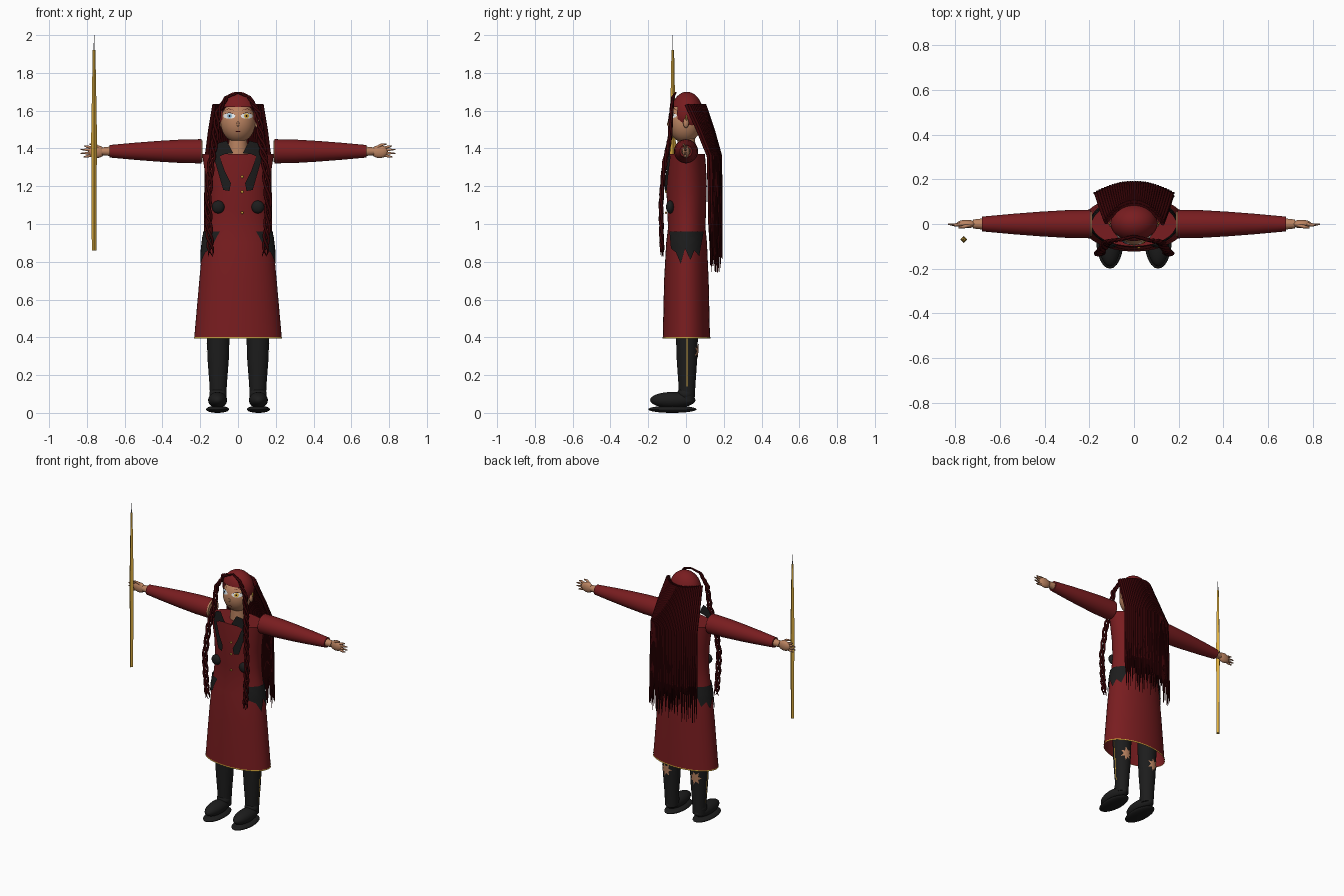
import bpy, bmesh, math, random
from mathutils import Matrix, Vector

random.seed(4)
cube = bpy.data.objects.get("Cube")
if cube:
    bpy.data.objects.remove(cube)


def material(name, r, g, b):
    m = bpy.data.materials.new(name)
    m.use_nodes = True
    m.diffuse_color = (r, g, b, 1)
    m.node_tree.nodes["Principled BSDF"].inputs["Base Color"].default_value = (r, g, b, 1)
    return m


RED = material("deep red", .19, .012, .014)
MAROON = material("dark maroon", .04, .001, .002)
DARK = material("hair black", .008, .001, .001)
CHARCOAL = material("charcoal", .012, .012, .012)
SKIN = material("skin", .5, .23, .12)
GOLD = material("gold", .72, .42, .05)
WHITE = material("eye white", .8, .8, .8)
BLUE = material("pale blue", .3, .5, .65)
STEEL = material("steel", .3, .3, .32)


def add_mesh(name, bm, mat):
    me = bpy.data.meshes.new(name)
    bm.to_mesh(me)
    bm.free()
    me.materials.append(mat)
    me.shade_smooth()
    me.set_sharp_from_angle(angle=math.radians(40))
    ob = bpy.data.objects.new(name, me)
    bpy.context.collection.objects.link(ob)


def loft(name, rings, mat, matrix=Matrix(), n=32, bottom=True, top=True):
    """Skin elliptical rings (x, y, z, rx, ry) along z."""
    bm = bmesh.new()
    loops = []
    for x, y, z, rx, ry in rings:
        turns = [math.tau * i / n for i in range(n)]
        loops.append([bm.verts.new((x + rx * math.cos(a), y + ry * math.sin(a), z)) for a in turns])
    for a, b in zip(loops, loops[1:]):
        for i in range(n):
            j = (i + 1) % n
            bm.faces.new((a[i], a[j], b[j], b[i]))
    if bottom:
        bm.faces.new(loops[0][::-1])
    if top:
        bm.faces.new(loops[-1])
    bm.transform(matrix)
    add_mesh(name, bm, mat)


def ball(name, center, radii, mat, seg=24, drop=None):
    bm = bmesh.new()
    bmesh.ops.create_uvsphere(bm, u_segments=seg, v_segments=seg * 2 // 3, radius=1)
    bm.transform(Matrix.Translation(center) @ Matrix.Diagonal((*radii, 1)))
    if drop:
        gone = [f for f in bm.faces if drop(f.calc_center_median())]
        bmesh.ops.delete(bm, geom=gone, context='FACES')
    add_mesh(name, bm, mat)


def patch(name, points, place, mat, cuts=3):
    """Thin plate: a flat outline laid onto a surface by place(u, v)."""
    bm = bmesh.new()
    bm.faces.new([bm.verts.new((u, v, 0)) for u, v in points])
    bm.normal_update()
    bmesh.ops.triangulate(bm, faces=bm.faces[:])
    bmesh.ops.subdivide_edges(bm, edges=bm.edges[:], cuts=cuts, use_grid_fill=True)
    for v in bm.verts:
        v.co = place(v.co.x, v.co.y)
    bm.normal_update()
    add_mesh(name, bm, mat)


def oval(x, z, rx, rz, n=16):
    return [(x + rx * math.cos(math.tau * i / n), z + rz * math.sin(math.tau * i / n)) for i in range(n)]


def tubes(name, strands, mats, bevel):
    """Strands are (points, radii, material index)."""
    cu = bpy.data.curves.new(name, 'CURVE')
    cu.dimensions = '3D'
    cu.bevel_depth = bevel
    cu.bevel_resolution = 1
    cu.use_fill_caps = True
    for points, radii, index in strands:
        sp = cu.splines.new('POLY')
        sp.points.add(len(points) - 1)
        for p, co, r in zip(sp.points, points, radii):
            p.co = (*co, 1)
            p.radius = r
        sp.material_index = index
    for m in mats:
        cu.materials.append(m)
    temp = bpy.data.objects.new(name, cu)
    bpy.context.collection.objects.link(temp)
    me = bpy.data.meshes.new_from_object(temp.evaluated_get(bpy.context.evaluated_depsgraph_get()))
    bpy.data.objects.remove(temp)
    me.shade_smooth()
    bpy.context.collection.objects.link(bpy.data.objects.new(name, me))


# Coat, open at the hem
COAT = [(0, .002, .395, .232, .125), (0, .002, .7, .205, .118), (0, .003, .9, .186, .108),
        (0, .004, .98, .174, .099), (0, .003, 1.08, .161, .103), (0, .003, 1.2, .165, .107),
        (0, .001, 1.3, .179, .105), (0, 0, 1.37, .19, .1)]


def coat_radii(z):
    for a, b in zip(COAT, COAT[1:]):
        if z <= b[2]:
            t = (z - a[2]) / (b[2] - a[2])
            return a[3] + t * (b[3] - a[3]), a[4] + t * (b[4] - a[4])
    return COAT[-1][3:]


def coat_front(x, z):
    rx, ry = coat_radii(z)
    return Vector((x, -ry * math.sqrt(max(.1, 1 - (x / rx) ** 2)) - .008, z))


loft("coat", COAT, RED, n=48, bottom=False)
loft("hem_trim", [(0, .002, .394, .234, .127), (0, .002, .402, .234, .127)], GOLD, n=48, bottom=False, top=False)
loft("neck", [(0, .005, 1.36, .055, .05), (0, 0, 1.48, .045, .045)], SKIN)
for i, z in enumerate((1.25, 1.17, 1.06)):
    ball(f"coat_button_{i}", (.022, -.106, z), (.007, .005, .007), GOLD, 12)

# Head, hair cap and face
ball("head", (0, -.006, 1.54), (.092, .089, .11), SKIN, 36)
ball("hair_cap", (0, .005, 1.585), (.105, .085, .115), RED, 48,
     lambda c: c.z < 1.622 and .005 - c.y > .62 * abs(c.x))
ball("nose", (0, -.093, 1.53), (.007, .007, .014), SKIN, 12)


def face_surface(off):
    def place(x, z):
        d = 1 - (x / .092) ** 2 - ((z - 1.54) / .11) ** 2
        return Vector((x, -.006 - .089 * math.sqrt(max(.02, d)) - off, z))
    return place


patch("mouth", oval(0, 1.49, .014, .003), face_surface(.002), MAROON, 1)

for side, s in (("left", 1), ("right", -1)):
    # Eyes and ears
    patch(side + "_eye", oval(s * .046, 1.572, .032, .015), face_surface(.002), WHITE)
    patch(side + "_iris", oval(s * .045, 1.572, .013, .013), face_surface(.003), GOLD if s > 0 else BLUE)
    patch(side + "_pupil", oval(s * .045, 1.572, .005, .006), face_surface(.004), DARK)
    patch(side + "_lash", [(s * .012, 1.578), (s * .045, 1.588), (s * .08, 1.58), (s * .045, 1.592)],
          face_surface(.005), DARK)
    patch(side + "_brow", [(s * .015, 1.6), (s * .05, 1.609), (s * .078, 1.597), (s * .05, 1.612)],
          face_surface(.007), MAROON)
    ball(side + "_ear", (s * .1, 0, 1.535), (.012, .015, .026), SKIN, 16)
    ball(side + "_earring", (s * .11, .002, 1.562), (.005, .005, .016), GOLD, 10)

    # Collar, lapel and waist knob
    patch(side + "_collar", [(s * x, z) for x, z in
          ((.025, 1.375), (.06, 1.44), (.1, 1.43), (.13, 1.4), (.115, 1.35), (.07, 1.37))], coat_front, CHARCOAL)
    patch(side + "_lapel", [(s * x, z) for x, z in
          ((.13, 1.36), (.098, 1.36), (.07, 1.28), (.038, 1.215), (.045, 1.175), (.078, 1.18))],
          coat_front, CHARCOAL)
    ball(side + "_waist_knob", (s * .105, -.084, 1.09), (.034, .022, .034), CHARCOAL)

    # Ragged hip panel
    def hip(y, z, s=s):
        rx, ry = coat_radii(z)
        return Vector((s * (rx * math.sqrt(max(0, 1 - (y / ry) ** 2)) + .008), y * 1.03 + .003, z))
    patch(side + "_hip_panel", [(-.088, .96), (-.08, .87), (-.055, .85), (-.03, .79), (-.008, .87),
                                (.02, .81), (.04, .86), (.065, .83), (.088, .96)], hip, CHARCOAL, 5)

    # Arm and sleeve
    arm = Matrix.Translation((0, 0, 1.385)) @ Matrix.Rotation(s * math.pi / 2, 4, 'Y')
    loft(side + "_sleeve", [(0, 0, x, r, r) for x, r in
         ((.194, .064), (.3, .062), (.42, .055), (.55, .045), (.68, .033))], RED, arm, bottom=False)
    loft(side + "_arm", [(0, 0, x, r, r) for x, r in ((.188, .056), (.4, .048), (.66, .027), (.72, .02))], SKIN, arm)

    # Hand with spread fingers
    ball(side + "_palm", (s * .75, 0, 1.383), (.045, .019, .034), SKIN)
    fingers = []
    for dz, tip in ((.027, .815), (.01, .833), (-.008, .833), (-.025, .818)):
        fingers.append(([(s * .765, 0, 1.383 + dz * .7), (s * .8, -.004, 1.383 + dz),
                         (s * tip, 0, 1.383 + dz * 1.15)], (1, .85, .35), 0))
    fingers.append(([(s * .735, -.005, 1.405), (s * .76, -.012, 1.42), (s * .785, -.015, 1.423)], (1, .9, .5), 0))
    tubes(side + "_fingers", fingers, [SKIN], .0085)

    # Leg with torn back and side stripe
    leg = [(s * .105, .005, z, rx, ry) for z, rx, ry in
           ((.06, .042, .04), (.15, .046, .045), (.28, .056, .054), (.4, .06, .058), (.9, .075, .075))]
    loft(side + "_leg", leg, CHARCOAL)

    def leg_back(u, z, s=s):
        r = .044 + (z - .06) * .062
        return Vector((s * .105 + r * math.sin(u), .005 + r * math.cos(u), z))
    star = [(s * .12 + (.75 if i % 2 else .4) * math.cos(math.tau * i / 14),
             .325 + (.05 if i % 2 else .024) * math.sin(math.tau * i / 14)) for i in range(14)]
    patch(side + "_knee_tear", star, leg_back, SKIN)
    q = s * math.pi / 2
    patch(side + "_leg_stripe", [(q - .05, .14), (q + .05, .14), (q + .05, .42), (q - .05, .42)], leg_back, GOLD)

    # Shoe
    ball(side + "_sole", (s * .108, -.072, .019), (.061, .128, .019), CHARCOAL)
    ball(side + "_shoe", (s * .108, -.07, .068), (.05, .12, .043), CHARCOAL)
    ball(side + "_ankle", (s * .106, 0, .1), (.046, .046, .04), CHARCOAL)

    # Front braid: three strands wound around a path
    path = [Vector((s * x, y, z)) for x, y, z in
            ((0, -.055, 1.695), (.06, -.07, 1.672), (.108, -.078, 1.59), (.122, -.085, 1.45),
             (.143, -.115, 1.32), (.16, -.132, 1.12), (.152, -.13, .95), (.142, -.125, .82))]
    strands = []
    for k in range(3):
        points = []
        for i in range(len(path) - 1):
            for j in range(16):
                t = i + j / 16
                a = t * 5 + math.tau * k / 3
                wide = min(.014, .003 + t * .004)
                points.append(path[i].lerp(path[i + 1], j / 16)
                              + Vector((math.cos(a) * wide, math.sin(a) * wide * .45, 0)))
        radii = [min(1, .6 + n / 80, (len(points) - n) / 7) for n in range(len(points))]
        strands.append((points, radii, k // 2))
    tubes(side + "_front_braid", strands, [MAROON, DARK], .0075)

# Long back hair in two staggered layers
count = 32
locks = []
for layer in range(2):
    for i in range(count):
        t = min(1, (2 * i + layer) / (count - 1) - 1)
        end = random.uniform(.74, .9)
        inset = layer * .014
        points = [(.128 * t, .1 - .085 * t * t - inset, 1.632), (.15 * t, .145 - .07 * t * t - inset, 1.5),
                  (.168 * t, .184 - .052 * t * t - inset, 1.36), (.175 * t, .188 - .05 * t * t - inset, 1.0),
                  (.18 * t, .191 - .05 * t * t - inset, end)]
        locks.append((points, (1, 1, 1, .75, .2), int(random.random() < .35)))
tubes("back_hair", locks, [MAROON, DARK], .0085)

# Staff with a needle tip
STAFF = (-.762, -.07)
loft("staff", [(*STAFF, z, r, r) for z, r in
     ((.86, .012), (1.3, .014), (1.42, .016), (1.6, .013), (1.92, .007))], GOLD, n=4)
loft("staff_tip", [(*STAFF, z, r, r) for z, r in ((1.91, .0025), (2, .001))], STEEL, n=8)
